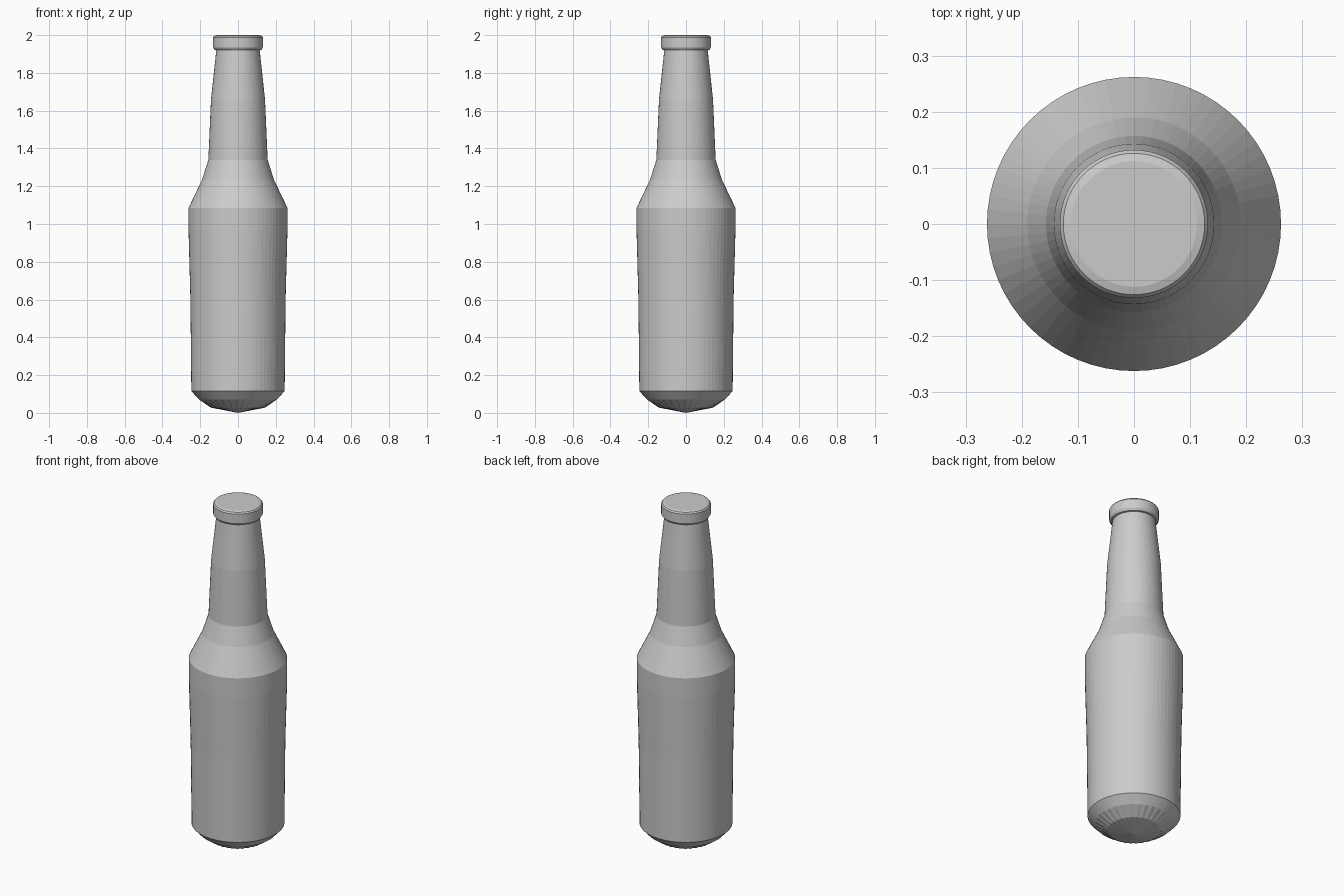
import bpy, bmesh, math

if "Cube" in bpy.data.objects:
    bpy.data.objects.remove(bpy.data.objects["Cube"])

SEGMENTS = 64


def lathe(name, profile, fluted=()):
    """Revolve (radius, z) points round z; rings listed in fluted get alternating ribs."""
    bm = bmesh.new()
    rings = []
    for n, (r, z) in enumerate(profile):
        if r == 0:
            rings.append([bm.verts.new((0, 0, z))] * SEGMENTS)
            continue
        ring = []
        for i in range(SEGMENTS):
            a = 2 * math.pi * i / SEGMENTS
            rr = r + (0.004 * (-1) ** i if n in fluted else 0)
            ring.append(bm.verts.new((rr * math.cos(a), rr * math.sin(a), z)))
        rings.append(ring)
    for lo, hi in zip(rings, rings[1:]):
        for i in range(SEGMENTS):
            j = (i + 1) % SEGMENTS
            corners = list(dict.fromkeys((lo[i], lo[j], hi[j], hi[i])))
            bm.faces.new(corners)
    bmesh.ops.recalc_face_normals(bm, faces=bm.faces)
    mesh = bpy.data.meshes.new(name)
    bm.to_mesh(mesh)
    bm.free()
    obj = bpy.data.objects.new(name, mesh)
    bpy.context.collection.objects.link(obj)
    return obj


# Bottle: pointed ribbed base, body, shoulder and neck
lathe("bottle_body", [
    (0, 0.0), (0.14, 0.028), (0.205, 0.07), (0.247, 0.115),
    (0.252, 0.60), (0.262, 0.97), (0.262, 1.085),
    (0.19, 1.235), (0.157, 1.34), (0.143, 1.66), (0.115, 1.92),
], fluted=(1,))

# Closed cap with a bevelled lip and flat top
lathe("bottle_cap", [
    (0.115, 1.92), (0.124, 1.922), (0.132, 1.935),
    (0.132, 1.988), (0.126, 1.996), (0.112, 2.0), (0, 2.0),
])
